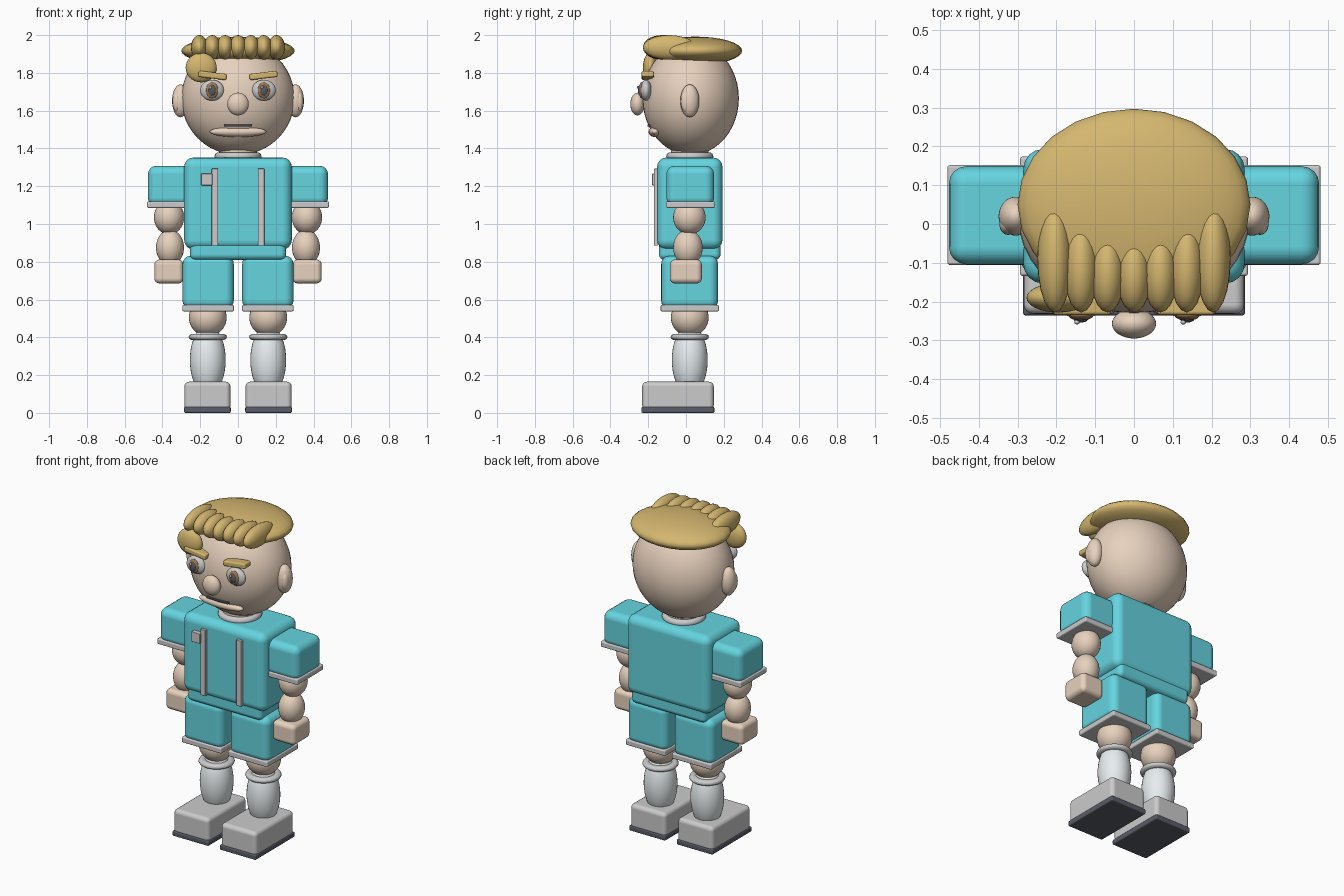
import bpy
from math import radians

if "Cube" in bpy.data.objects:
    bpy.data.objects.remove(bpy.data.objects["Cube"])

COLOURS = {
    "skin": (0.80, 0.64, 0.51, 1), "hair": (0.66, 0.47, 0.16, 1),
    "teal": (0.13, 0.66, 0.74, 1), "white": (0.86, 0.88, 0.89, 1),
    "sock": (0.80, 0.85, 0.87, 1), "grey": (0.58, 0.58, 0.58, 1),
    "dark": (0.10, 0.11, 0.14, 1), "brown": (0.35, 0.19, 0.08, 1),
}
MATS = {}
for key, rgba in COLOURS.items():
    MATS[key] = bpy.data.materials.new(key)
    MATS[key].diffuse_color = rgba


def finish(name, colour):
    ob = bpy.context.object
    ob.name = name
    ob.data.materials.append(MATS[colour])
    return ob


def ball(name, loc, radii, colour, rot=(0, 0, 0), seg=32, rings=20):
    """Smooth ellipsoid from its centre and three radii."""
    bpy.ops.mesh.primitive_uv_sphere_add(segments=seg, ring_count=rings, radius=1,
                                         location=loc, rotation=rot)
    bpy.context.object.scale = radii
    bpy.ops.object.transform_apply(location=False, rotation=False, scale=True)
    bpy.ops.object.shade_smooth()
    return finish(name, colour)


def box(name, xr, yr, zr, colour, bevel=0.0, rot=(0, 0, 0)):
    """Rounded box from its x, y and z ranges."""
    mid = [(a + b) / 2 for a, b in (xr, yr, zr)]
    bpy.ops.mesh.primitive_cube_add(size=1, location=mid, rotation=rot)
    ob = bpy.context.object
    ob.scale = [abs(b - a) for a, b in (xr, yr, zr)]
    bpy.ops.object.transform_apply(location=False, rotation=False, scale=True)
    if bevel:
        bpy.ops.object.shade_smooth()
        mod = ob.modifiers.new("bevel", "BEVEL")
        mod.width = bevel
        mod.segments = 4
        mod.harden_normals = True
    return finish(name, colour)


def ring(name, loc, major, minor, colour, squash=1.0):
    bpy.ops.mesh.primitive_torus_add(location=loc, major_radius=major, minor_radius=minor,
                                     major_segments=32, minor_segments=10)
    bpy.context.object.scale.z = squash
    bpy.ops.object.transform_apply(location=False, rotation=False, scale=True)
    bpy.ops.object.shade_smooth()
    return finish(name, colour)


# Head, nose, mouth
ball("head", (0, 0.025, 1.665), (0.30, 0.255, 0.30), "skin", seg=40, rings=24)
ball("nose", (0, -0.257, 1.635), (0.057, 0.038, 0.06), "skin")
box("mouth", (-0.075, 0.075), (-0.205, -0.175), (1.515, 1.527), "dark", 0.004)
ball("lower_lip", (0, -0.163, 1.488), (0.15, 0.035, 0.028), "skin")

# Hair cap, row of fringe locks, side lock
ball("hair_cap", (0, 0.05, 1.917), (0.30, 0.247, 0.075), "hair", seg=24, rings=16)
for i in range(-3, 4):
    x = 0.068 * i
    back = -0.03 + 0.009 * i * i
    ball(f"fringe_lock_{i + 4}", (x, (back - 0.228) / 2, 1.935),
         (0.045, (back + 0.228) / 2, 0.065), "hair", seg=20, rings=14)
ball("side_lock", (-0.195, -0.19, 1.828), (0.082, 0.038, 0.078), "hair")

# Neck and collar
bpy.ops.mesh.primitive_cylinder_add(vertices=32, radius=0.1, depth=0.12, location=(0, 0.02, 1.36))
bpy.ops.object.shade_smooth_by_angle()
finish("neck", "skin")
ring("collar", (0, 0.02, 1.358), 0.103, 0.022, "white")

# Shirt body, waist, chest stripes and patch
box("shirt_body", (-0.285, 0.285), (-0.153, 0.193), (0.865, 1.352), "teal", 0.05)
box("shirt_waist", (-0.255, 0.255), (-0.143, 0.183), (0.81, 0.91), "teal", 0.03)
box("chest_patch", (-0.195, -0.135), (-0.18, -0.15), (1.205, 1.267), "grey", 0.004)

for s, side in ((-1, "left"), (1, "right")):
    def span(a, b):
        return (a, b) if s > 0 else (-b, -a)

    # Ears
    ball(f"ear_{side}", (s * 0.305, 0.02, 1.652), (0.044, 0.05, 0.087), "skin")
    ball(f"inner_ear_{side}", (s * 0.325, 0.0, 1.648), (0.022, 0.028, 0.055), "skin")

    # Eyes and brows
    ex = s * 0.137
    ball(f"eye_white_{side}", (ex, -0.212, 1.708), (0.063, 0.03, 0.055), "white")
    ball(f"iris_{side}", (ex, -0.234, 1.708), (0.033, 0.015, 0.043), "brown")
    ball(f"pupil_{side}", (ex, -0.244, 1.708), (0.019, 0.010, 0.028), "dark")
    ball(f"eye_glint_{side}", (ex - 0.01, -0.253, 1.723), (0.007, 0.006, 0.008), "white")
    box(f"brow_{side}", span(0.06, 0.21), (-0.235, -0.17), (1.77, 1.803), "hair", 0.01,
        (0, radians(-7 * s), 0))

    # Chest stripe, sleeve and its trim
    box(f"chest_stripe_{side}", span(0.105, 0.14), (-0.17, -0.15), (0.885, 1.293), "white", 0.004)
    box(f"sleeve_{side}", span(0.24, 0.477), (-0.104, 0.149), (1.095, 1.308), "teal", 0.045)
    box(f"sleeve_trim_{side}", span(0.275, 0.481), (-0.106, 0.152), (1.085, 1.12), "white", 0.008)

    # Arm and hand
    ball(f"upper_arm_{side}", (s * 0.365, 0.018, 1.035), (0.08, 0.086, 0.09), "skin")
    ball(f"forearm_{side}", (s * 0.36, 0.01, 0.875), (0.074, 0.078, 0.095), "skin")
    box(f"hand_{side}", span(0.288, 0.443), (-0.086, 0.084), (0.685, 0.812), "skin", 0.028)

    # Shorts leg and hem
    box(f"shorts_leg_{side}", span(0.022, 0.294), (-0.132, 0.17), (0.55, 0.832), "teal", 0.045)
    box(f"shorts_hem_{side}", span(0.022, 0.294), (-0.134, 0.174), (0.537, 0.572), "white", 0.008)

    # Knee, sock and cuff
    ball(f"knee_{side}", (s * 0.16, 0.02, 0.505), (0.1, 0.1, 0.1), "skin")
    ball(f"sock_{side}", (s * 0.16, 0.02, 0.28), (0.095, 0.095, 0.185), "sock")
    ring(f"sock_cuff_{side}", (s * 0.16, 0.02, 0.402), 0.078, 0.024, "grey", 0.7)

    # Shoe and sole
    box(f"shoe_{side}", span(0.04, 0.284), (-0.232, 0.147), (0.015, 0.165), "grey", 0.025)
    box(f"sole_{side}", span(0.038, 0.286), (-0.236, 0.15), (0.0, 0.032), "dark", 0.008)

for m in bpy.data.materials:
    if m.users and not m.is_grease_pencil:
        m.use_nodes = True
        m.node_tree.nodes["Principled BSDF"].inputs["Base Color"].default_value = m.diffuse_color
